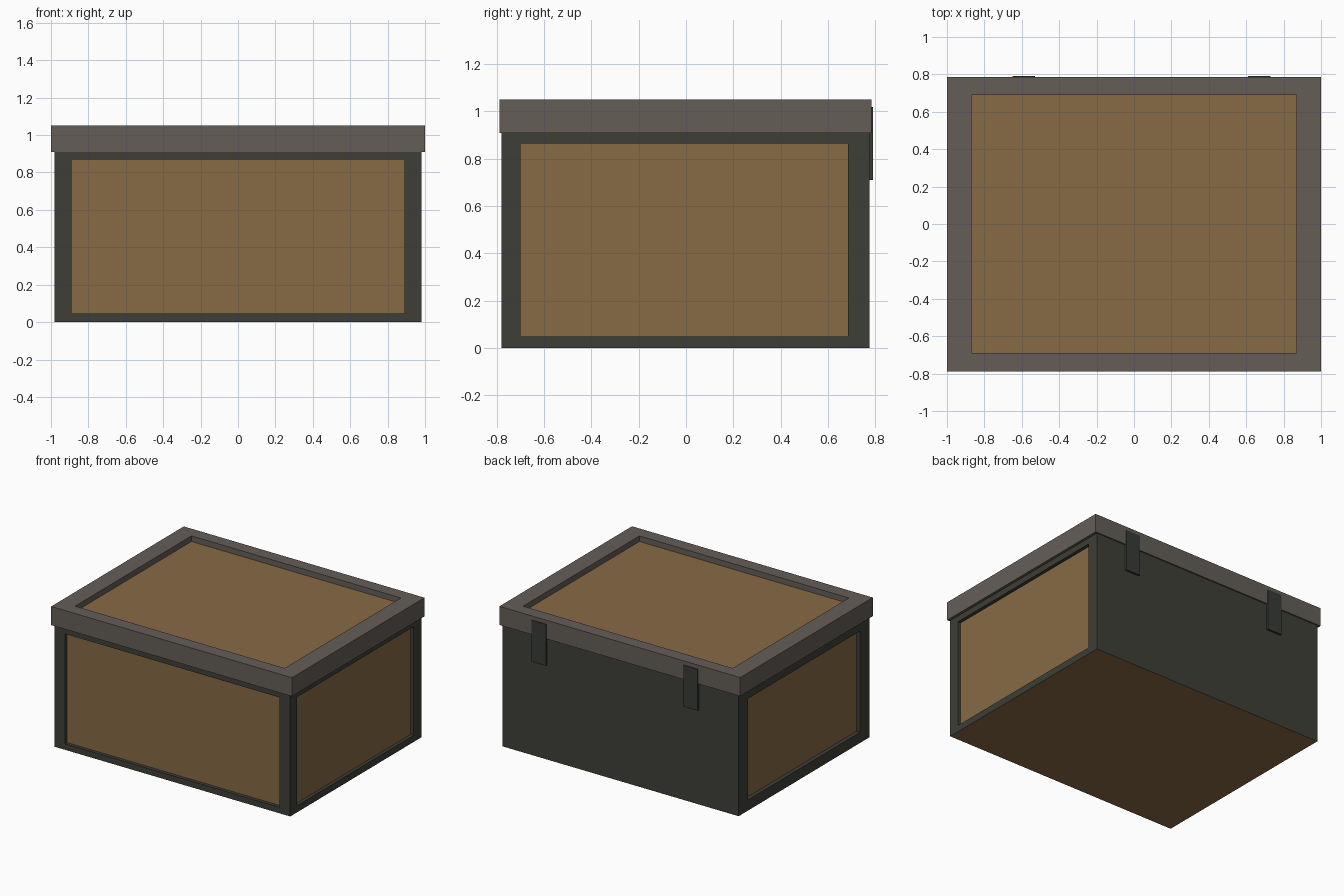
import bpy, bmesh
from mathutils import Vector

if "Cube" in bpy.data.objects:
    bpy.data.objects.remove(bpy.data.objects["Cube"])


def material(name, rgb):
    m = bpy.data.materials.new(name)
    m.diffuse_color = (*rgb, 1)
    m.use_nodes = True
    m.node_tree.nodes["Principled BSDF"].inputs["Base Color"].default_value = m.diffuse_color
    return m


wood = material("brown wood", (0.245, 0.143, 0.060))
frame = material("dark frame", (0.049, 0.049, 0.040))
rim = material("grey lid", (0.128, 0.111, 0.097))
metal = material("dark hinge", (0.040, 0.044, 0.038))


def box(name, lo, hi, mats, panels=(), wood_bottom=False):
    """Box with recessed wooden panels: (axis, sign, range a, range b, depth)."""
    bm = bmesh.new()
    bmesh.ops.create_cube(bm, size=1)
    for v in bm.verts:
        v.co = Vector([hi[i] if v.co[i] > 0 else lo[i] for i in range(3)])
    bm.normal_update()
    for axis, sign, ra, rb, depth in panels:
        face = next(f for f in bm.faces
                    if f.normal[axis] * sign > 0.9
                    and abs(f.calc_center_median()[axis] - (hi if sign > 0 else lo)[axis]) < 1e-4)
        a, b = [i for i in range(3) if i != axis]
        # inset the face, fit it to the panel outline, then sink it
        bmesh.ops.inset_individual(bm, faces=[face], thickness=0.02)
        mid = face.calc_center_median()
        for v in face.verts:
            v.co[a] = ra[1] if v.co[a] > mid[a] else ra[0]
            v.co[b] = rb[1] if v.co[b] > mid[b] else rb[0]
        ext = bmesh.ops.extrude_discrete_faces(bm, faces=[face])["faces"][0]
        for v in ext.verts:
            v.co[axis] -= sign * depth
        ext.material_index = 1
        bm.normal_update()
    if wood_bottom:
        for f in bm.faces:
            if f.normal.z < -0.9 and f.calc_center_median().z < lo[2] + 1e-4:
                f.material_index = 1
    me = bpy.data.meshes.new(name)
    bm.to_mesh(me)
    bm.free()
    for m in mats:
        me.materials.append(m)
    ob = bpy.data.objects.new(name, me)
    bpy.context.collection.objects.link(ob)
    return ob


# box body: panels on front, right and left, plain back, wooden underside
box("box_body", (-0.98, -0.78, 0), (0.98, 0.775, 0.91), (frame, wood), [
    (1, -1, (-0.89, 0.89), (0.045, 0.87), 0.025),
    (0, 1, (-0.70, 0.685), (0.05, 0.865), 0.025),
    (0, -1, (-0.665, 0.665), (0.08, 0.84), 0.03),
], wood_bottom=True)

# lid with a sunken wooden top
box("lid", (-1, -0.788, 0.91), (1, 0.785, 1.05), (rim, wood), [
    (2, 1, (-0.87, 0.87), (-0.69, 0.69), 0.042),
])

# hinge straps on the back
for name, x in (("left_hinge", -0.59), ("right_hinge", 0.67)):
    box(name, (x - 0.06, 0.77, 0.71), (x + 0.06, 0.791, 1.02), (metal,))
